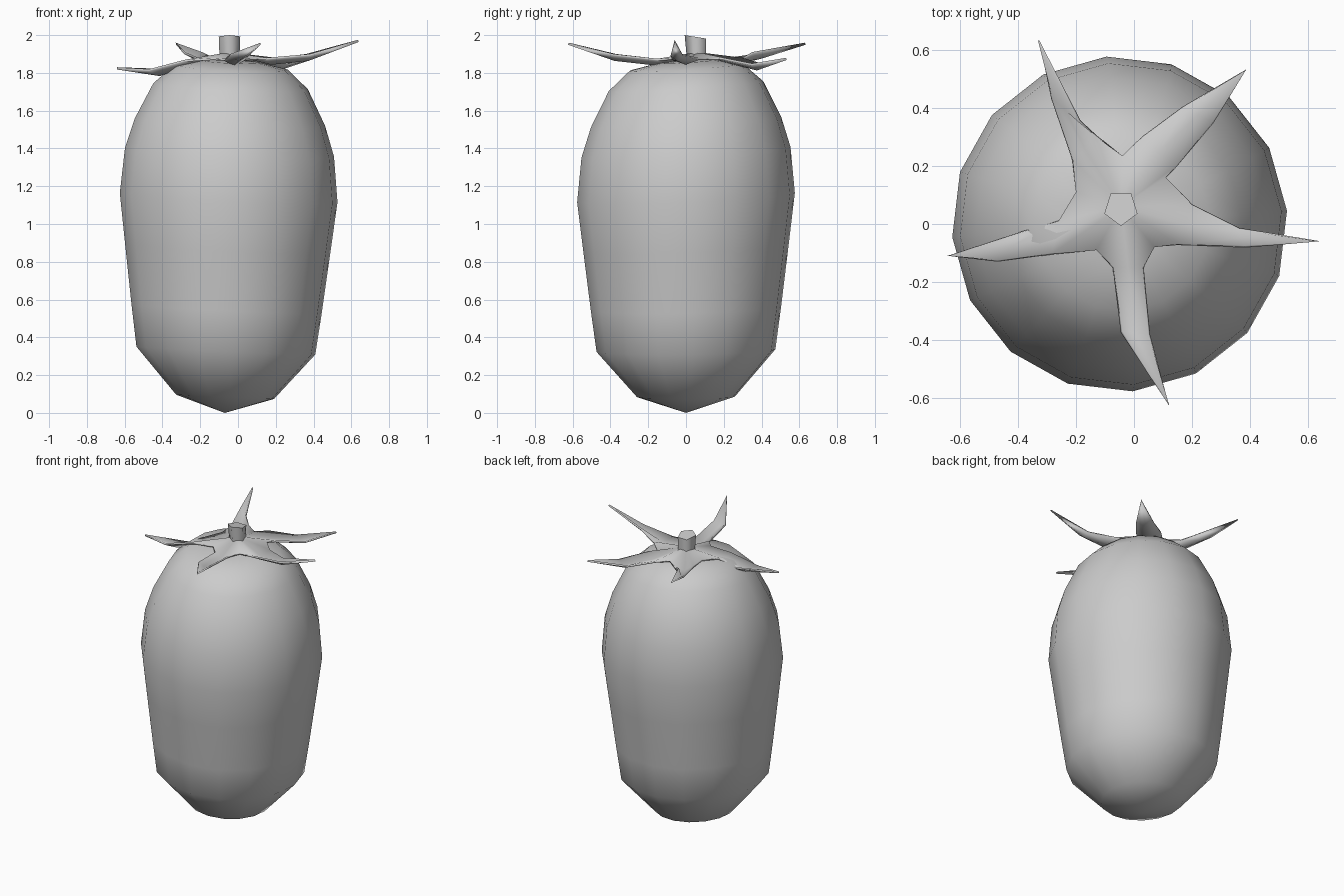
import bpy
import bmesh
from math import cos, sin, tau
from mathutils import Vector

if "Cube" in bpy.data.objects:
    bpy.data.objects.remove(bpy.data.objects["Cube"])

grey = bpy.data.materials.new("plain grey")
grey.use_nodes = True
colour = (0.6, 0.6, 0.6, 1)
grey.diffuse_color = colour
grey.node_tree.nodes["Principled BSDF"].inputs["Base Color"].default_value = colour


def finish(bm, name, angle):
    """Turn a bmesh into a shaded object."""
    bmesh.ops.recalc_face_normals(bm, faces=bm.faces)
    mesh = bpy.data.meshes.new(name)
    bm.to_mesh(mesh)
    bm.free()
    mesh.materials.append(grey)
    obj = bpy.data.objects.new(name, mesh)
    bpy.context.collection.objects.link(obj)
    bpy.ops.object.select_all(action="DESELECT")
    obj.select_set(True)
    bpy.context.view_layer.objects.active = obj
    bpy.ops.object.shade_smooth_by_angle(angle=angle)
    return obj


def bridge(bm, lower, upper):
    """Join two closed rings with quads."""
    n = len(lower)
    for i in range(n):
        j = (i + 1) % n
        bm.faces.new((lower[i], lower[j], upper[j], upper[i]))


def fan(bm, ring, tip):
    """Close a ring with triangles meeting at a point."""
    for i, v in enumerate(ring):
        bm.faces.new((v, ring[(i + 1) % len(ring)], tip))


# Fruit: slightly leaning turned body, given as radius and height
PROFILE = [(0.26, 0.085), (0.475, 0.33), (0.505, 0.55), (0.545, 0.87),
           (0.578, 1.14), (0.555, 1.38), (0.505, 1.54), (0.41, 1.73),
           (0.3, 1.83), (0.15, 1.86)]
SIDES = 16
bm = bmesh.new()
rings = []
for r, z in PROFILE:
    ring = []
    for i in range(SIDES):
        a = tau * (i + 0.2) / SIDES
        x, y = r * cos(a), r * sin(a)
        lean = y * 0.035 * z - 0.045 * x
        ring.append(bm.verts.new((x - 0.07 + 0.018 * z, y, z + lean)))
    rings.append(ring)
for lower, upper in zip(rings, rings[1:]):
    bridge(bm, lower, upper)
fan(bm, rings[0], bm.verts.new((-0.07, 0, 0)))
fan(bm, rings[-1], bm.verts.new((-0.04, 0, 1.865)))
finish(bm, "fruit_body", 3.1)

# Calyx: five folded sepals around a shared centre, counter-clockwise.
# Each has a starting notch, right and left edge points, edge heights and a tip.
SEPALS = [
    ((0.07, -0.08), [(0.15, -0.07), (0.38, -0.075)], [(0.2, 0.065), (0.36, -0.02)],
     (1.88, 1.9), (0.635, -0.06, 1.975)),
    ((0.11, 0.16), [(0.145, 0.2), (0.27, 0.35)], [(0.03, 0.3), (0.17, 0.4)],
     (1.88, 1.85), (0.385, 0.53, 1.88)),
    ((-0.04, 0.235), [(-0.13, 0.3), (-0.19, 0.35)], [(-0.21, 0.22), (-0.28, 0.43)],
     (1.88, 1.91), (-0.33, 0.63, 1.96)),
    ((-0.2, 0.11), [(-0.26, 0.01), (-0.36, -0.02)], [(-0.28, -0.1), (-0.47, -0.125)],
     (1.87, 1.82), (-0.64, -0.11, 1.83)),
    ((-0.13, -0.09), [(-0.07, -0.15), (-0.04, -0.37)], [(0.03, -0.15), (0.05, -0.38)],
     (1.875, 1.9), (0.12, -0.62, 1.96)),
]
bm = bmesh.new()
centre = bm.verts.new((-0.045, 0.06, 1.91))
notches = [bm.verts.new((*s[0], 1.88)) for s in SEPALS]
for k, (_, right, left, heights, tip) in enumerate(SEPALS):
    previous = (notches[k], None, notches[(k + 1) % len(SEPALS)])
    for r, l, z in zip(right, left, heights):
        a, b = Vector((*r, z)), Vector((*l, z))
        fold = (a + b) / 2 - Vector((0, 0, 0.025))
        row = [bm.verts.new(p) for p in (a, fold, b)]
        if previous[1] is None:
            bm.faces.new((centre, previous[0], row[0], row[1]))
            bm.faces.new((centre, row[1], row[2], previous[2]))
        else:
            bm.faces.new((previous[0], row[0], row[1], previous[1]))
            bm.faces.new((previous[1], row[1], row[2], previous[2]))
        previous = row
    end = bm.verts.new(tip)
    bm.faces.new((previous[0], end, previous[1]))
    bm.faces.new((previous[1], end, previous[2]))
calyx = finish(bm, "calyx", 3.1)
thick = calyx.modifiers.new("Thickness", "SOLIDIFY")
thick.thickness = 0.012
thick.offset = -1

# Stem: short five-sided stub with a sloping cut top
bm = bmesh.new()
bottom, top = [], []
for i in range(5):
    a = tau * (i / 5 - 0.25)
    c, s = cos(a), sin(a)
    bottom.append(bm.verts.new((-0.045 + 0.055 * c, 0.06 + 0.055 * s, 1.87)))
    top.append(bm.verts.new((-0.045 + 0.06 * c, 0.055 + 0.062 * s, 1.99 - 0.01 * s)))
bridge(bm, bottom, top)
bm.faces.new(top)
bm.faces.new(bottom[::-1])
finish(bm, "stem", 1.3)
